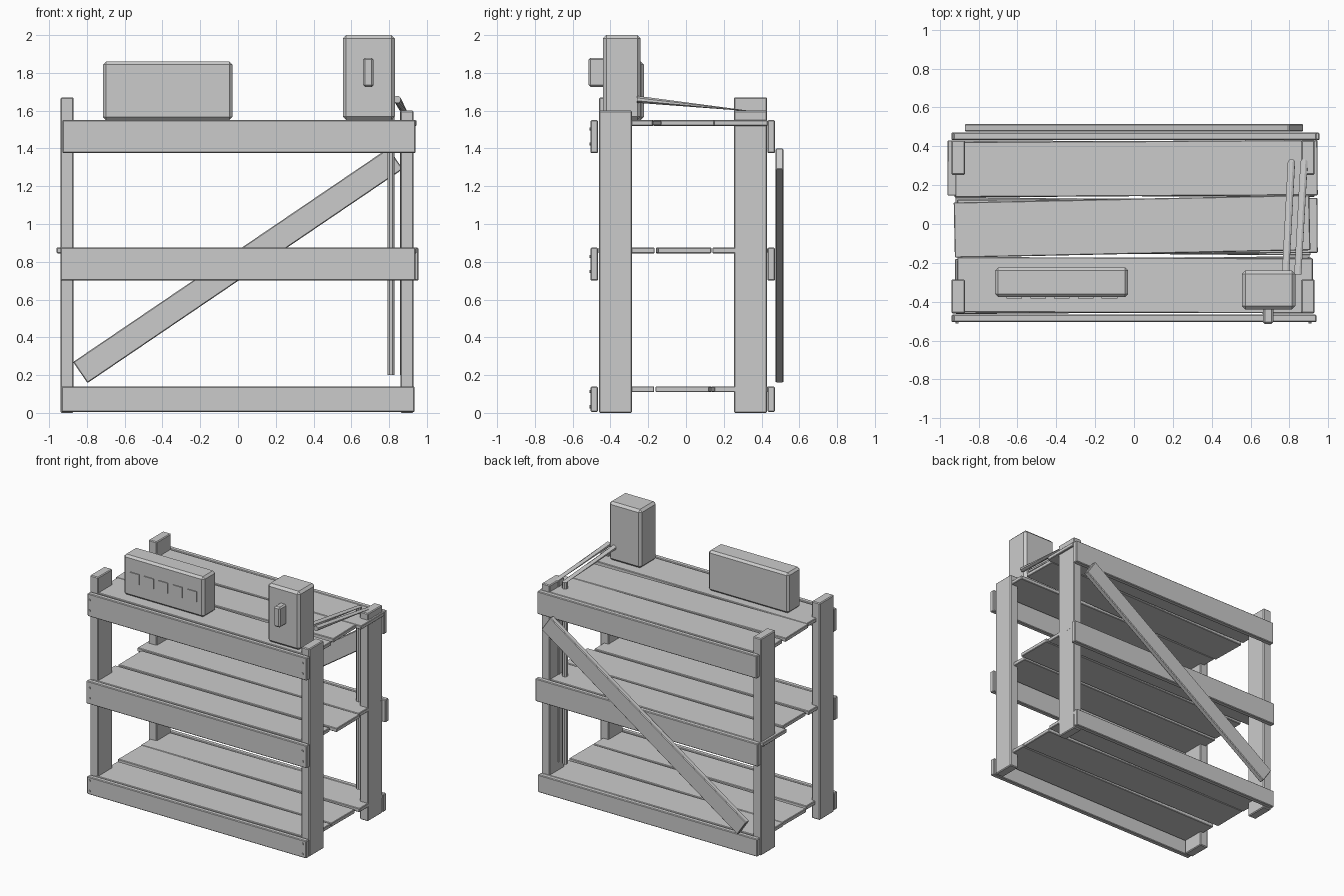
import bpy, bmesh, math
from mathutils import Vector

if "Cube" in bpy.data.objects:
    bpy.data.objects.remove(bpy.data.objects["Cube"])


def finish(name, bm):
    bmesh.ops.recalc_face_normals(bm, faces=bm.faces[:])
    me = bpy.data.meshes.new(name)
    bm.to_mesh(me)
    bm.free()
    ob = bpy.data.objects.new(name, me)
    bpy.context.collection.objects.link(ob)
    return ob


def box(name, x, y, z, bevel=0.006, rot=(0, 0, 0)):
    """Bevelled box from (min, max) ranges, turned about its centre."""
    bm = bmesh.new()
    bmesh.ops.create_cube(bm, size=1)
    bmesh.ops.scale(bm, vec=(x[1] - x[0], y[1] - y[0], z[1] - z[0]), verts=bm.verts[:])
    if bevel:
        bmesh.ops.bevel(bm, geom=bm.edges[:], offset=bevel, segments=1, affect='EDGES')
    ob = finish(name, bm)
    ob.location = [(a + b) / 2 for a, b in (x, y, z)]
    ob.rotation_euler = [math.radians(a) for a in rot]
    return ob


# Corner posts, taller on the left
for side, x, top in (("left", (-0.94, -0.87), 1.67), ("right", (0.86, 0.93), 1.60)):
    box(f"front_{side}_post", x, (-0.46, -0.285), (0, top))
    box(f"back_{side}_post", x, (0.253, 0.43), (0, top))

# Shelves: rail heights, front and back rail spans, planks as (x0, x1, turn)
shelves = (
    ("bottom", (0.005, 0.14), (-0.935, 0.935), (-0.935, 0.935),
     ((-0.90, 0.91, 0.3), (-0.92, 0.91, -0.5), (-0.925, 0.93, 0.4))),
    ("middle", (0.70, 0.875), (-0.94, 0.94), (-0.94, 0.955),
     ((-0.92, 0.90, 0.4), (-0.91, 0.945, 0.3), (-0.96, 0.93, -0.2))),
    ("top", (1.375, 1.55), (-0.93, 0.94), (-0.93, 0.94),
     ((-0.91, 0.92, -0.2), (-0.925, 0.905, 1.2), (-0.92, 0.945, 0.3))),
)
for level, z, front, back, planks in shelves:
    box(f"{level}_front_rail", front, (-0.505, -0.467), z, 0.005)
    box(f"{level}_back_rail", back, (0.432, 0.47), z, 0.005)
    for i, (x0, x1, turn) in enumerate(planks):
        y = (-0.315, -0.012, 0.285)[i]
        box(f"{level}_shelf_plank_{i + 1}", (x0, x1), (y - 0.142, y + 0.142),
            (z[1] - 0.03, z[1]), 0.004, (0, 0, turn))
    # Nail heads at both ends of the front rail
    for x in (-0.91, 0.905):
        for dz in (-0.04, 0.04):
            bm = bmesh.new()
            bmesh.ops.create_cone(bm, cap_ends=True, segments=8,
                                  radius1=0.008, radius2=0.008, depth=0.012)
            nail = finish(f"{level}_rail_nail", bm)
            nail.location = (x, -0.506, (z[0] + z[1]) / 2 + dz)
            nail.rotation_euler.x = math.pi / 2

# Diagonal back brace
box("back_brace", (-1.009, 1.009), (0.475, 0.515), (0.7125, 0.8475), 0.005, (0, -34.15, 0))

# Long control box with a row of five panels
box("control_box", (-0.715, -0.03), (-0.376, -0.223), (1.55, 1.86), 0.016)
for i in range(5):
    x = -0.616 + i * 0.1225
    box(f"control_panel_{i + 1}", (x - 0.04, x + 0.04), (-0.383, -0.36), (1.66, 1.74), 0)

# Tall switch box with lever
box("switch_box", (0.555, 0.83), (-0.44, -0.24), (1.55, 2.0), 0.018)
box("switch_lever", (0.663, 0.717), (-0.515, -0.43), (1.725, 1.88), 0.01)


# Cables: from the switch box to the back post, then straight down
def cable(name, start, corner, low, r=0.02, n=8):
    bm = bmesh.new()
    rings = []
    for p, up in ((start, True), (corner, False), (low, False)):
        ring = []
        for k in range(n):
            a = math.tau * (k + 0.5) / n
            c, s = r * math.cos(a), r * math.sin(a)
            ring.append(bm.verts.new(Vector(p) + Vector((c, 0, s) if up else (c, s, 0))))
        rings.append(ring)
    for a, b in zip(rings, rings[1:]):
        for k in range(n):
            bm.faces.new((a[k], a[(k + 1) % n], b[(k + 1) % n], b[k]))
    bm.faces.new(rings[0])
    bm.faces.new(rings[-1])
    finish(name, bm)


cable("inner_cable", (0.78, -0.26, 1.66), (0.81, 0.315, 1.60), (0.81, 0.315, 0.2))
cable("outer_cable", (0.843, -0.26, 1.66), (0.875, 0.315, 1.60), (0.875, 0.315, 0.2))
